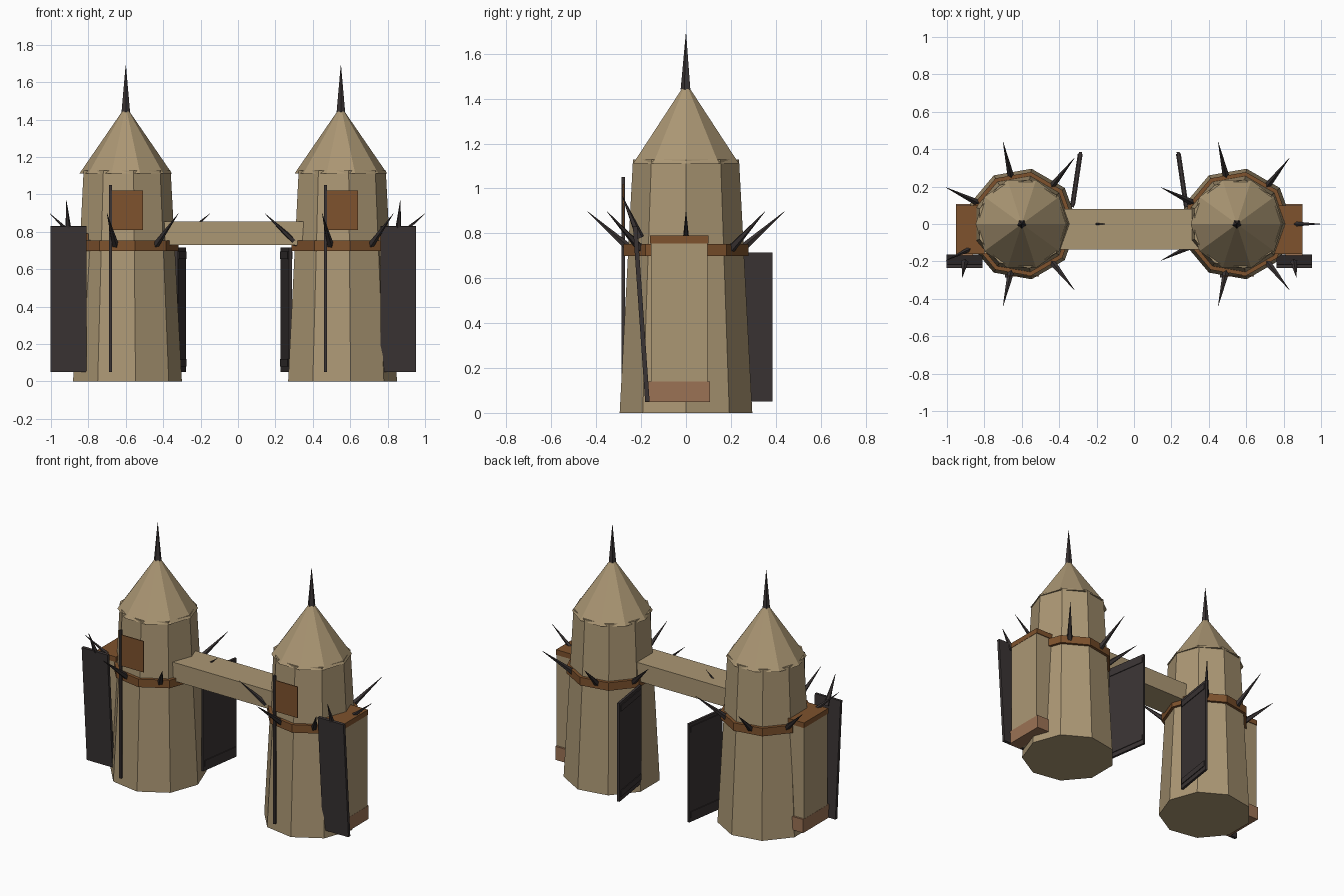
import bpy, bmesh, math
from mathutils import Vector, Matrix

if "Cube" in bpy.data.objects:
    bpy.data.objects.remove(bpy.data.objects["Cube"])


def material(name, rgb):
    m = bpy.data.materials.new(name)
    m.diffuse_color = (*rgb, 1)
    m.use_nodes = True
    m.node_tree.nodes["Principled BSDF"].inputs["Base Color"].default_value = m.diffuse_color
    return m


TAN = material("tan_stone", (0.41, 0.31, 0.175))
BROWN = material("rust_brown", (0.21, 0.085, 0.026))
DARK = material("dark_iron", (0.042, 0.034, 0.034))
SILL = material("pale_clay", (0.33, 0.17, 0.09))


def finish(name, bm, mat):
    bmesh.ops.recalc_face_normals(bm, faces=bm.faces)
    me = bpy.data.meshes.new(name)
    bm.to_mesh(me)
    bm.free()
    me.materials.append(mat)
    ob = bpy.data.objects.new(name, me)
    bpy.context.collection.objects.link(ob)
    return ob


def box(name, lo, hi, mat, matrix=None):
    """Box between two corners, optionally moved by a matrix."""
    lo, hi = Vector(lo), Vector(hi)
    bm = bmesh.new()
    bmesh.ops.create_cube(bm, size=1)
    for v in bm.verts:
        v.co = Vector([(lo[i] + hi[i]) / 2 + v.co[i] * abs(hi[i] - lo[i]) for i in range(3)])
    if matrix:
        bm.transform(matrix)
    return finish(name, bm, mat)


def lathe(name, x, profile, sides, mat):
    """Flat-sided turned body from (radius, z) points, first corner at +x."""
    bm = bmesh.new()
    rings = []
    for r, z in profile:
        rings.append([bm.verts.new((x + r * math.cos(math.tau * i / sides),
                                    r * math.sin(math.tau * i / sides), z))
                      for i in range(sides)])
    for a, b in zip(rings, rings[1:]):
        for i in range(sides):
            j = (i + 1) % sides
            bm.faces.new((a[i], a[j], b[j], b[i]))
    bm.faces.new(rings[0])
    bm.faces.new(rings[-1])
    return finish(name, bm, mat)


def spike(name, base, tip, r, mat=DARK):
    base, tip = Vector(base), Vector(tip)
    d = tip - base
    bm = bmesh.new()
    bmesh.ops.create_cone(bm, cap_ends=True, segments=5, radius1=r, radius2=0.001, depth=d.length)
    rot = d.to_track_quat('Z', 'Y').to_matrix().to_4x4()
    bm.transform(Matrix.Translation((base + tip) / 2) @ rot)
    return finish(name, bm, mat)


def tower(side, c, s):
    # body, roof, finial and band
    lathe(side + "_tower_body", c, [(0.30, 0), (0.24, 1.128)], 9, TAN)
    lathe(side + "_tower_roof", c, [(0.247, 1.112), (0.008, 1.46)], 10, TAN)
    spike(side + "_roof_spike", (c, 0, 1.44), (c, 0, 1.69), 0.024)
    lathe(side + "_tower_band", c, [(0.282, 0.698), (0.282, 0.752)], 9, BROWN)

    # seven spikes leaning out of the band
    for i in range(7):
        a = math.tau * i / 7
        ca, sa = math.cos(a), math.sin(a)
        spike(f"{side}_band_spike_{i + 1}", (c + 0.25 * ca, 0.25 * sa, 0.725),
              (c + 0.45 * ca, 0.45 * sa, 0.897), 0.02)

    # outer side annex with cap and sill
    box(side + "_annex", (c + s * 0.15, -0.155, 0.05), (c + s * 0.35, 0.095, 0.755), TAN)
    box(side + "_annex_cap", (c + s * 0.2, -0.16, 0.755), (c + s * 0.352, 0.1, 0.79), BROWN)
    box(side + "_annex_sill", (c + s * 0.26, -0.182, 0.049), (c + s * 0.351, 0.108, 0.14), SILL)

    # leaning front shield with its spike
    lean = Matrix.Translation((c + s * 0.307, -0.172, 0.05)) @ Matrix.Rotation(math.radians(4), 4, 'X')
    box(side + "_shield", (-0.096, -0.01, 0), (0.096, 0.01, 0.782), DARK, lean)
    spike(side + "_shield_spike", (c + s * 0.305, -0.205, 0.78),
          (c + s * 0.318, -0.285, 0.968), 0.02)

    # rear shutter swung open on the inner side, with two straps
    swing = Matrix.Translation((c - s * 0.27, 0.09, 0)) @ \
        Matrix.Rotation(s * math.radians(8.5), 4, 'Z')
    box(side + "_shutter", (-0.008, 0, 0.05), (0.008, 0.298, 0.715), DARK, swing)
    for n, z in (("lower", 0.08), ("upper", 0.655)):
        box(f"{side}_shutter_{n}_strap", (-0.013, 0.01, z), (0.013, 0.288, z + 0.04), DARK, swing)

    # flag pole and flag at the front
    box(side + "_flag_pole", (c - 0.089, -0.287, 0.05), (c - 0.073, -0.271, 1.05), DARK)
    box(side + "_flag", (c - 0.075, -0.282, 0.81), (c + 0.092, -0.276, 1.02), BROWN)


tower("left", -0.6, -1)
tower("right", 0.55, 1)

# walkway joining the towers
box("walkway", (-0.40, -0.135, 0.73), (0.35, 0.08, 0.855), TAN)
